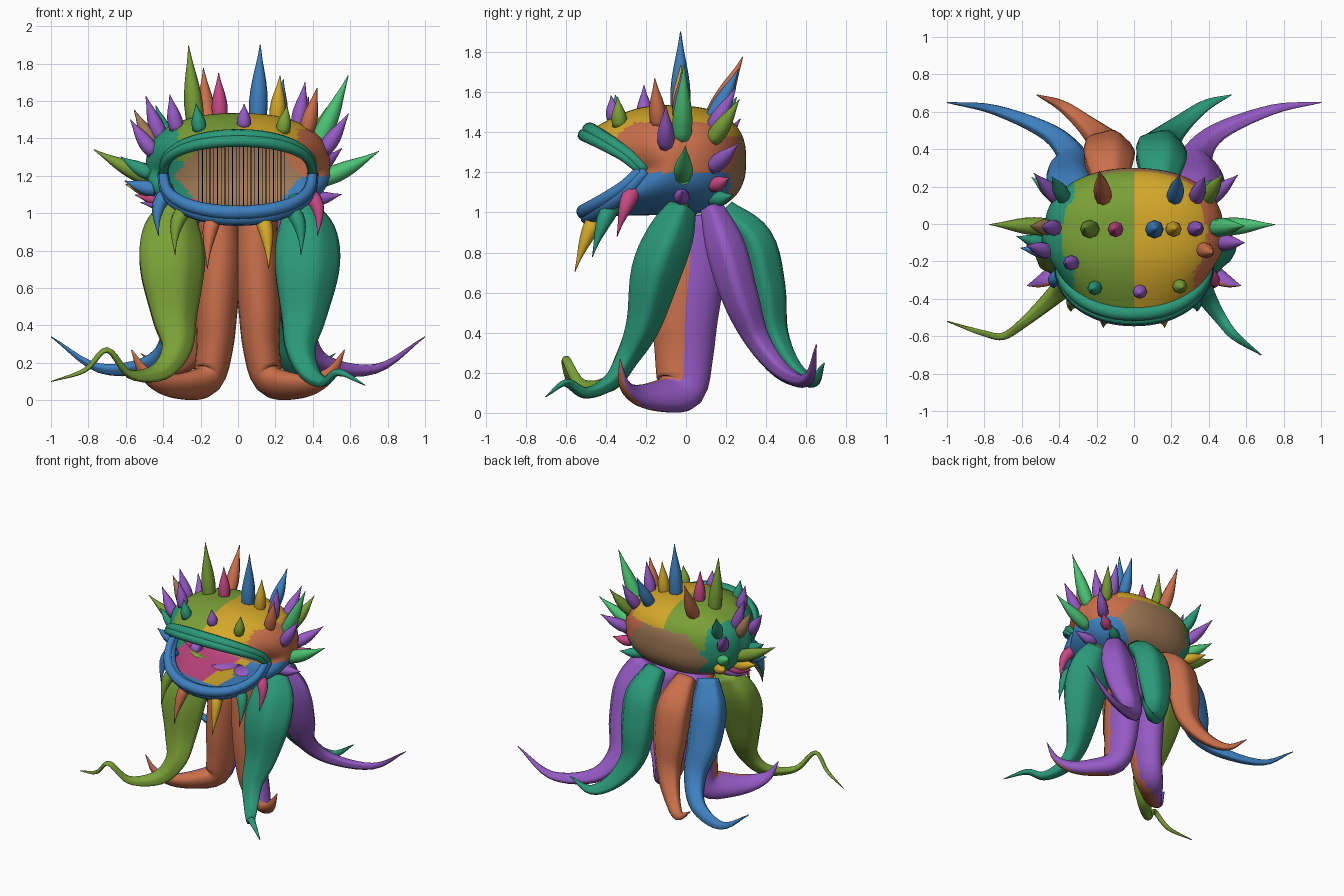
import bpy, bmesh, math
from mathutils import Vector

cube = bpy.data.objects.get("Cube")
if cube:
    bpy.data.objects.remove(cube)

# Flat colours
PALETTE = {
    "green": "7AA037", "teal": "2A9878", "blue": "3E80C0", "purple": "955AC4",
    "orange": "C96F4B", "yellow": "D4A82A", "magenta": "C84884",
    "tan": "A07A56", "mint": "4CC474", "black": "080808",
}
MATS = {}
for name, code in PALETTE.items():
    srgb = [int(code[i:i + 2], 16) / 255 for i in (0, 2, 4)]
    rgba = [((c + 0.055) / 1.055) ** 2.4 if c > 0.04 else c / 12.92 for c in srgb] + [1]
    m = bpy.data.materials.new(name)
    m.use_nodes = True
    m.diffuse_color = rgba
    m.node_tree.nodes["Principled BSDF"].inputs["Base Color"].default_value = rgba
    MATS[name] = m


def finish(bm, name, colours, rule=None):
    """Turn a bmesh into a smooth object, colouring faces by a rule."""
    bmesh.ops.recalc_face_normals(bm, faces=bm.faces)
    bm.normal_update()
    for f in bm.faces:
        f.smooth = True
        if rule:
            f.material_index = colours.index(rule(f))
    me = bpy.data.meshes.new(name)
    bm.to_mesh(me)
    bm.free()
    for c in colours:
        me.materials.append(MATS[c])
    ob = bpy.data.objects.new(name, me)
    bpy.context.collection.objects.link(ob)


def resample(pts, n):
    """Catmull-Rom through points of (x, y, z, radius)."""
    p = [Vector(q) for q in pts]
    p = [p[0] * 2 - p[1]] + p + [p[-1] * 2 - p[-2]]
    out = []
    for i in range(1, len(p) - 2):
        a, b, c, d = p[i - 1:i + 3]
        for k in range(n):
            t = k / n
            out.append(0.5 * (2 * b + (c - a) * t + (2 * a - 5 * b + 4 * c - d) * t * t
                              + (3 * b - a - 3 * c + d) * t ** 3))
    return out + [p[-2]]


def tube(name, pts, colours, wide=(1, 0, 0), flat=1.0, sides=10, n=4, lobe=0.0, rule=None):
    """Tapered tube; the wide axis is carried along the path."""
    path = resample(pts, n)
    bm = bmesh.new()
    rings, side = [], Vector(wide)
    for i, q in enumerate(path):
        tan = (path[min(i + 1, len(path) - 1)] - path[max(i - 1, 0)]).to_3d().normalized()
        side = (side - tan * side.dot(tan)).normalized()
        up = tan.cross(side)
        ring = []
        for k in range(sides):
            a = math.tau * k / sides
            r = max(q[3], 0.002) * (1 + lobe * math.cos(5 * a))
            ring.append(bm.verts.new(q.to_3d() + side * r * math.cos(a) + up * r * flat * math.sin(a)))
        rings.append(ring)
    for a, b in zip(rings, rings[1:]):
        for k in range(sides):
            j = (k + 1) % sides
            bm.faces.new((a[k], a[j], b[j], b[k]))
    bm.faces.new(rings[0])
    bm.faces.new(rings[-1])
    finish(bm, name, colours, rule)


def mirror(pts):
    return [(-p[0],) + tuple(p[1:]) for p in pts]


# Head: an open shell lofted from the back pole to the mouth rim
def spow(v, e):
    return math.copysign(abs(v) ** e, v)


def mouth(t):
    c, s = math.cos(t), math.sin(t)
    height = 0.2 if s > 0 else 0.23
    return Vector((0.4 * spow(c, 0.95), -0.2 - 0.28 * abs(s), 1.21 + height * spow(s, 0.8)))


def head_point(u, t):
    phi = min(u, 1) * math.pi / 2
    r = math.sin(phi)
    p = Vector((0.475 * r ** 0.92 * spow(math.cos(t), 0.8), 0.3 * math.cos(phi),
                1.26 + 0.27 * r ** 0.75 * spow(math.sin(t), 0.8)))
    if u > 1:
        w = u - 1
        bulge = 0.05 * math.sin(math.pi * w)
        p = p.lerp(mouth(t), w) + Vector((math.cos(t), 0, max(math.sin(t), 0))) * bulge
    return p


def head_colour(f):
    x, y, z = f.calc_center_median()
    if y > 0.1 and abs(x) < 0.34 - 0.85 * abs(z - 1.2) and z < 1.38:
        return "tan"
    if z > (1.38 if abs(x) < 0.32 else 1.45) or (x < 0 and abs(x) < 0.32 and y > 0.1 and z > 1.28):
        return "yellow" if x > 0 else "green"
    if x > 0.06:
        return "orange" if z > 1.2 else "blue"
    if z > 1.08:
        return "teal"
    if y < -0.35:
        return "blue"
    return "magenta" if x < -0.06 else "yellow"


bm = bmesh.new()
SEG, RINGS = 112, 60
pole = bm.verts.new(head_point(0, 0))
loops = [[bm.verts.new(head_point(2 * i / RINGS, math.tau * k / SEG)) for k in range(SEG)]
         for i in range(1, RINGS + 1)]
for k in range(SEG):
    j = (k + 1) % SEG
    bm.faces.new((pole, loops[0][k], loops[0][j]))
    for a, b in zip(loops, loops[1:]):
        bm.faces.new((a[k], b[k], b[j], a[j]))
finish(bm, "head", ["yellow", "green", "tan", "orange", "blue", "teal", "magenta"], head_colour)

# Lips: two ridges each
for label, sign, colour, size in (("upper_lip", 1, "teal", 1), ("lower_lip", -1, "blue", 1.2)):
    for ridge, shift, r in (("outer", 0.0, 0.038), ("inner", -0.03, 0.03)):
        pts = []
        for k in range(13):
            a = math.pi * k / 12
            p = mouth(sign * a)
            p += Vector((0, shift, -sign * shift * -0.8 * math.sin(a)))
            pts.append((*p, size * r * (0.7 + 0.35 * math.sin(a))))
        tube(f"{label}_{ridge}", pts, [colour], wide=(0, 1, 0), n=3)

# Thin strands hanging inside the mouth
for k in range(24):
    x = -0.21 + 0.02 * k
    tube(f"mouth_strand_{k}", [(x, 0.05, 1.04, 0.002), (x, 0.05, 1.4, 0.002)], ["black"], sides=4, n=1)

# Legs: warm front, purple back, feet curling outward
leg = [(0.1, 0.03, 0.99, 0.16), (0.1, 0.02, 0.75, 0.18), (0.115, -0.005, 0.48, 0.165),
       (0.125, -0.01, 0.28, 0.145), (0.165, -0.03, 0.115, 0.125), (0.28, -0.14, 0.08, 0.095),
       (0.4, -0.25, 0.09, 0.065), (0.5, -0.31, 0.15, 0.036), (0.57, -0.33, 0.27, 0.003)]
for label, pts in (("left_leg", leg), ("right_leg", mirror(leg))):
    tube(label, pts, ["orange", "purple"], wide=(0, 1, 0), flat=0.68, sides=20,
         rule=lambda f: "orange" if f.normal.y < 0 else "purple")

# Tentacles: ridged, flattened tubes
thigh = [(0.33, -0.02, 1.02, 0.1), (0.36, -0.08, 0.88, 0.16), (0.36, -0.15, 0.7, 0.17),
         (0.345, -0.21, 0.45, 0.12), (0.33, -0.29, 0.28, 0.08)]
left_tip = [(0.38, -0.38, 0.15, 0.055), (0.46, -0.5, 0.1, 0.035), (0.54, -0.6, 0.15, 0.024),
            (0.68, -0.7, 0.08, 0.003)]
right_tip = [(-0.42, -0.38, 0.15, 0.055), (-0.58, -0.52, 0.14, 0.03), (-0.7, -0.6, 0.27, 0.02),
             (-0.82, -0.58, 0.16, 0.016), (-1, -0.52, 0.1, 0.003)]
outer = [(0.28, 0.13, 1.02, 0.08), (0.33, 0.2, 0.82, 0.135), (0.34, 0.27, 0.58, 0.125),
         (0.33, 0.36, 0.36, 0.085), (0.45, 0.49, 0.2, 0.055), (0.74, 0.61, 0.17, 0.03),
         (1, 0.65, 0.34, 0.003)]
rear = [(0.13, 0.19, 1.01, 0.08), (0.14, 0.34, 0.86, 0.13), (0.14, 0.4, 0.63, 0.13),
        (0.155, 0.44, 0.4, 0.095), (0.25, 0.53, 0.23, 0.06), (0.38, 0.63, 0.16, 0.035),
        (0.52, 0.69, 0.25, 0.003)]
for label, pts, colour in (
        ("left_front_tentacle", thigh + left_tip, "teal"),
        ("right_front_tentacle", mirror(thigh) + right_tip, "green"),
        ("left_outer_tentacle", outer, "purple"), ("right_outer_tentacle", mirror(outer), "blue"),
        ("left_rear_tentacle", rear, "teal"), ("right_rear_tentacle", mirror(rear), "orange")):
    tube(label, pts, [colour], flat=0.72, sides=20, n=5, lobe=0.07)


# Spikes: plump curved cones with a hooked tip
def spike(name, p, d, length, bend, colour):
    d = d.normalized()
    r = 0.033 + 0.05 * length
    pts = [(*(p + d * length * k + Vector(bend) * length * k * k), r * w)
           for k, w in ((-0.15, 0.9), (0.2, 1), (0.5, 0.75), (0.78, 0.32), (1, 0.03))]
    tube(name, pts, [colour], sides=8, n=2)


# Each row: ring on the head, centre it leans away from, (angle, length, colour)
ROWS = {
    "rear": (0.68, -0.1, [
        (64, .24, "blue"), (108, .29, "orange"), (24, .22, "green"), (-3, .2, "purple"),
        (-25, .12, "magenta"), (-48, .14, "teal"), (150, .2, "teal"), (172, .22, "purple"),
        (190, .18, "mint"), (207, .15, "yellow"), (42, .2, "purple")]),
    "middle": (1.06, -0.03, [
        (-55, .12, "green"), (-38, .16, "purple"), (-10, .3, "mint"),
        (26, .34, "mint"), (52, .2, "purple"), (69, .2, "yellow"), (81, .34, "blue"),
        (98, .2, "magenta"), (114, .35, "green"), (148, .2, "purple"), (160, .19, "tan"),
        (190, .32, "green"), (208, .17, "yellow"), (219, .16, "magenta"), (229, .18, "purple")]),
    "left_cheek": (1.35, -0.1, [(18, .2, "purple"), (44, .2, "orange")]),
    "right_cheek": (1.5, -0.2, [
        (130, .16, "purple"), (162, .18, "purple"), (182, .16, "teal"), (200, .15, "blue")]),
    "brow": (1.75, -0.3, [(60, .12, "green"), (87, .1, "purple"), (115, .12, "teal")]),
}
for row, (u, cy, items) in ROWS.items():
    for i, (deg, length, colour) in enumerate(items):
        p = head_point(u, math.radians(deg))
        lean = 1 - 1.75 * (p.z - 1.05)
        d = Vector((p.x * lean, p.y - cy, p.z - 1.05))
        spike(f"{row}_spike_{i}", p, d, length, (0, 0, 0.1), colour)

# Claws drooping from the lower lip, tips hooked inward
for i, (deg, colour) in enumerate(((-18, "magenta"), (-45, "teal"), (-72, "yellow"),
                                   (-108, "orange"), (-135, "green"), (-162, "blue"))):
    a = math.radians(deg)
    c = math.cos(a)
    p = mouth(a) + Vector((0, 0.02, -0.02))
    spike(f"lip_claw_{i}", p, Vector((0.7 * c, -0.35, -0.5)), 0.2, (-0.55 * c, 0, -0.55), colour)
